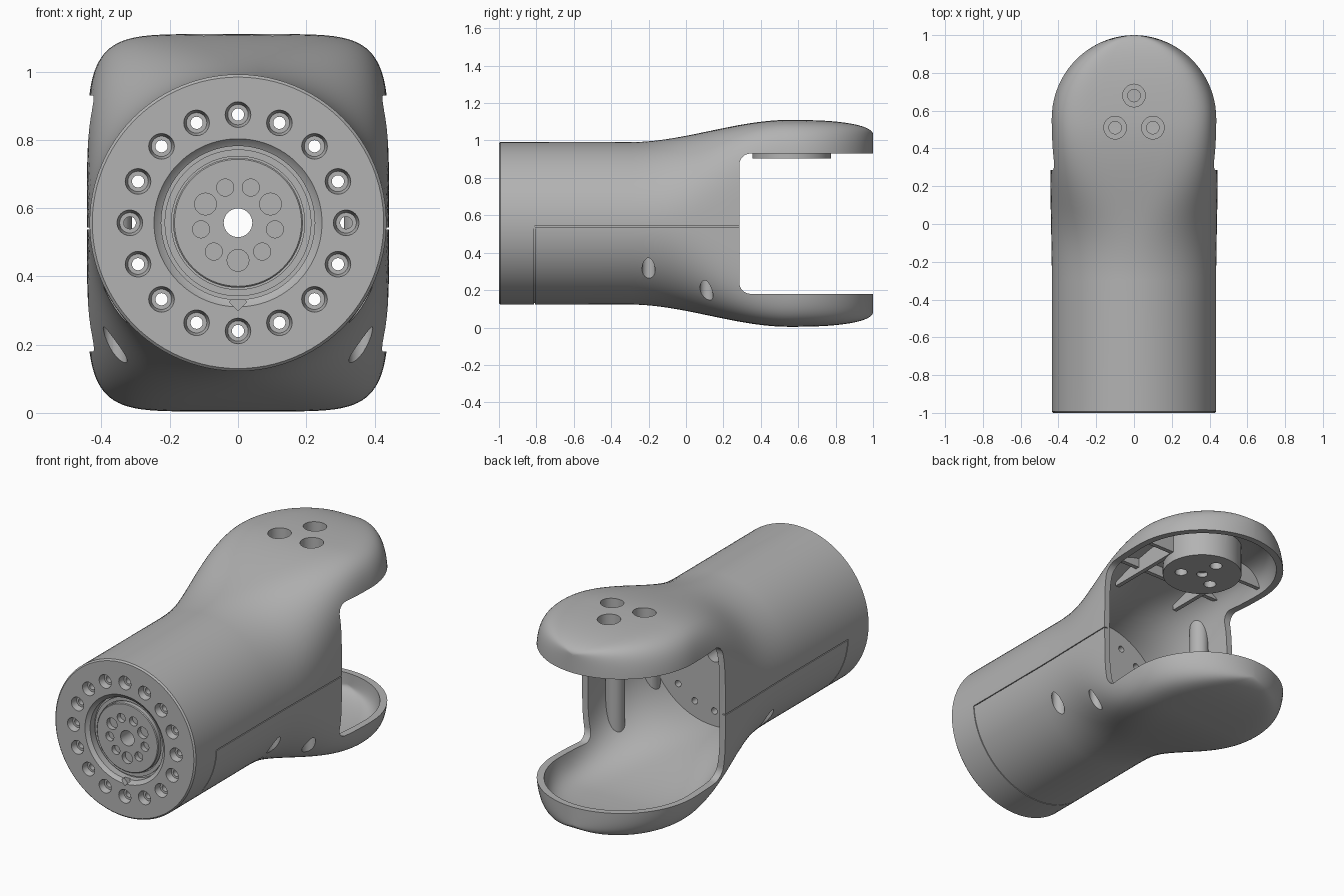
import bpy, bmesh
from math import sin, cos, pi, radians, copysign
from mathutils import Vector, Matrix

if "Cube" in bpy.data.objects:
    bpy.data.objects.remove(bpy.data.objects["Cube"])

AXIS_Z = 0.557
END_Y, END_R = 0.557, 0.443

grey = bpy.data.materials.new("matte_grey")
grey.use_nodes = True
grey.diffuse_color = (0.45, 0.45, 0.45, 1)
grey.node_tree.nodes["Principled BSDF"].inputs["Base Color"].default_value = (0.45, 0.45, 0.45, 1)


def to_object(name, bm):
    bmesh.ops.recalc_face_normals(bm, faces=bm.faces)
    mesh = bpy.data.meshes.new(name)
    bm.to_mesh(mesh)
    bm.free()
    mesh.materials.append(grey)
    obj = bpy.data.objects.new(name, mesh)
    bpy.context.collection.objects.link(obj)
    return obj


def bridge(bm, rings):
    """Skin a list of equal-length point rings and cap both ends."""
    rows = [[bm.verts.new(p) for p in ring] for ring in rings]
    for lower, upper in zip(rows, rows[1:]):
        for i in range(len(lower)):
            j = (i + 1) % len(lower)
            bm.faces.new((lower[i], lower[j], upper[j], upper[i]))
    bm.faces.new(rows[0])
    bm.faces.new(rows[-1])


def add_rod(bm, start, end, r1, r2=None, seg=32):
    start, end = Vector(start), Vector(end)
    turn = (end - start).to_track_quat('Z', 'Y').to_matrix().to_4x4()
    bmesh.ops.create_cone(bm, cap_ends=True, segments=seg, radius1=r1,
                          radius2=r1 if r2 is None else r2, depth=(end - start).length,
                          matrix=Matrix.Translation((start + end) / 2) @ turn)


def rod(name, start, end, r1, seg=32):
    bm = bmesh.new()
    add_rod(bm, start, end, r1, seg=seg)
    return to_object(name, bm)


def box(name, low, high):
    low, high = Vector(low), Vector(high)
    bm = bmesh.new()
    bmesh.ops.create_cube(bm, size=1, matrix=Matrix.Translation((low + high) / 2)
                          @ Matrix.Diagonal((*(high - low), 1)))
    return to_object(name, bm)


def lathe(name, profile, seg=96):
    """Turn (radius, y) points around the body axis."""
    bm = bmesh.new()
    bridge(bm, [[(r * cos(2 * pi * i / seg), y, AXIS_Z + r * sin(2 * pi * i / seg))
                 for i in range(seg)] for r, y in profile])
    return to_object(name, bm)


def cut(target, *tools):
    for tool in tools:
        tool.hide_render = True
        mod = target.modifiers.new("cut", 'BOOLEAN')
        mod.operation, mod.solver, mod.object = 'DIFFERENCE', 'EXACT', tool
        bpy.context.view_layer.objects.active = target
        bpy.ops.object.modifier_apply(modifier=mod.name)
        bpy.data.objects.remove(tool)


def ease(t):
    t = min(max(t, 0), 1)
    return t * t * (3 - 2 * t)


def section(y, a, b, n, count=96):
    """Superellipse ring across the body."""
    ring = []
    for i in range(count):
        c, s = cos(2 * pi * i / count), sin(2 * pi * i / count)
        ring.append((copysign(a * abs(c) ** (2 / n), c), y,
                     AXIS_Z + copysign(b * abs(s) ** (2 / n), s)))
    return ring


def body_loft(name, start, inset):
    """Round tube that swells into a fork with a rounded end."""
    rings = []
    if start < -0.9:
        rings = [section(start, 0.427, 0.427, 2), section(start + 0.008, 0.435, 0.435, 2)]
        start = -0.3
    for k in range(29):
        y = start + (END_Y - start) * k / 28
        rings.append(section(y, 0.435 + 0.008 * ease((y + 0.3) / 0.58) - inset,
                             0.434 + 0.119 * ease((y + 0.3) / 0.85) - inset,
                             2 + 4 * ease((y + 0.3) / 0.87) ** 2))
    for k in range(1, 21):
        t = radians(88.8) * k / 20
        rings.append(section(END_Y + (END_R - inset) * sin(t), (END_R - inset) * cos(t),
                             0.553 - inset - 0.078 * (1 - cos(t)) ** 1.2, 6))
    bm = bmesh.new()
    bridge(bm, rings)
    return to_object(name, bm)


# Outer body and its hollow; posts, ribs and hub are left standing in the hollow
shell = body_loft("fork_housing", -1, 0)
hollow = body_loft("hollow", -0.25, 0.035)
for side in (-1, 1):
    for y in (-0.2, 0.11):
        cut(hollow, rod("screw_post", (side * 0.36, y, -0.1), (side * 0.36, y, 1.2), 0.05))
    cut(hollow, box("long_rib", (side * 0.2 - 0.012, 0.1, 0.96), (side * 0.2 + 0.012, 0.565, 1.2)))
cut(hollow, rod("hub_core", (0, 0.565, 0.9), (0, 0.565, 1.2), 0.209, 64),
    box("cross_rib", (-0.5, 0.553, 0.96), (0.5, 0.577, 1.2)),
    box("front_rib", (-0.5, 0.27, 0.99), (0.5, 0.294, 1.2)))
cut(shell, hollow)

# Slot between the fork arms, with rounded inner corners
bm = bmesh.new()
outline = [(1.2, 0.18)]
for z, start in ((0.24, 270), (0.87, 180)):
    for k in range(9):
        angle = radians(start - k * 90 / 8)
        outline.append((0.345 + 0.06 * cos(angle), z + 0.06 * sin(angle)))
outline.append((1.2, 0.93))
bridge(bm, [[(x, y, z) for y, z in outline] for x in (-0.6, 0.6)])
cut(shell, to_object("fork_slot", bm))

# Front face: stepped recess with a raised hub plate
cut(shell, lathe("front_recess", [(0.252, -1.01), (0.245, -0.998), (0.225, -0.985), (0.225, -0.945)]))
plate = lathe("front_plate", [(0.19, -0.94), (0.19, -0.974), (0.186, -0.978)])
lip = lathe("recess_lip", [(0.215, -0.94), (0.215, -0.957)])
cut(lip, rod("lip_bore", (0, -1, AXIS_Z), (0, -0.9, AXIS_Z), 0.195, 96))
cut(shell, rod("key_notch", (0, -1.02, 0.325), (0, -0.97, 0.325), 0.025, 4))

# Ring of countersunk through holes
bm = bmesh.new()
for k in range(16):
    a = 2 * pi * k / 16
    x, z = 0.317 * cos(a), AXIS_Z + 0.317 * sin(a)
    add_rod(bm, (x, -1.02, z), (x, -0.965, z), 0.042, 0.03, 24)
cut(shell, to_object("countersinks", bm))
bm = bmesh.new()
for k in range(16):
    a = 2 * pi * k / 16
    x, z = 0.317 * cos(a), AXIS_Z + 0.317 * sin(a)
    add_rod(bm, (x, -0.99, z), (x, -0.15, z), 0.018, seg=16)
cut(shell, to_object("through_holes", bm))

# Centre bore and the nine holes around it
for part in (shell, plate):
    cut(part, rod("centre_bore", (0, -1.1, AXIS_Z), (0, -0.1, AXIS_Z), 0.042))
bm = bmesh.new()
for k in range(9):
    a = radians(40 * k - 90)
    x, z = 0.11 * cos(a), AXIS_Z + 0.11 * sin(a)
    add_rod(bm, (x, -1, z), (x, -0.95, z), 0.025 if k % 3 else 0.032, seg=24)
cut(plate, to_object("plate_holes", bm))

# Seam of the lower cover
for side in (-1, 1):
    cut(shell, box("side_seam", (side * 0.465 - 0.04, -0.81, 0.538), (side * 0.465 + 0.04, 0.32, 0.543)))
seam = rod("arc_seam", (0, -0.813, AXIS_Z), (0, -0.808, AXIS_Z), 0.46, 96)
cut(seam, rod("seam_core", (0, -0.9, AXIS_Z), (0, -0.7, AXIS_Z), 0.427, 96),
    box("seam_top", (-1, -1, 0.541), (1, 0, 1.2)))
cut(shell, seam)

# Screw bores rising into the posts from below
bm = bmesh.new()
for side in (-1, 1):
    for y, top in ((-0.2, 0.45), (0.11, 0.36)):
        add_rod(bm, (side * 0.36, y, -0.05), (side * 0.36, y, top), 0.035)
cut(shell, to_object("screw_bores", bm))

# Pivot hub under the upper arm with three counterbored holes
hub = rod("pivot_hub", (0, 0.565, 0.905), (0, 0.565, 0.95), 0.21, 64)
spots = ((0, 0.68), (-0.1, 0.51), (0.1, 0.51))
for part in (shell, hub):
    for x, y in spots:
        cut(part, rod("hub_hole", (x, y, 0.85), (x, y, 1.2), 0.033))
for x, y in spots:
    cut(shell, rod("counterbore", (x, y, 1.0), (x, y, 1.2), 0.06))
cut(hub, rod("hub_centre_hole", (0, 0.565, 0.85), (0, 0.565, 0.93), 0.03))

# Smooth shading with sharp edges kept
for part in (shell, plate, lip, hub):
    bpy.ops.object.select_all(action='DESELECT')
    part.select_set(True)
    bpy.context.view_layer.objects.active = part
    bpy.ops.object.shade_smooth_by_angle(angle=radians(30))
